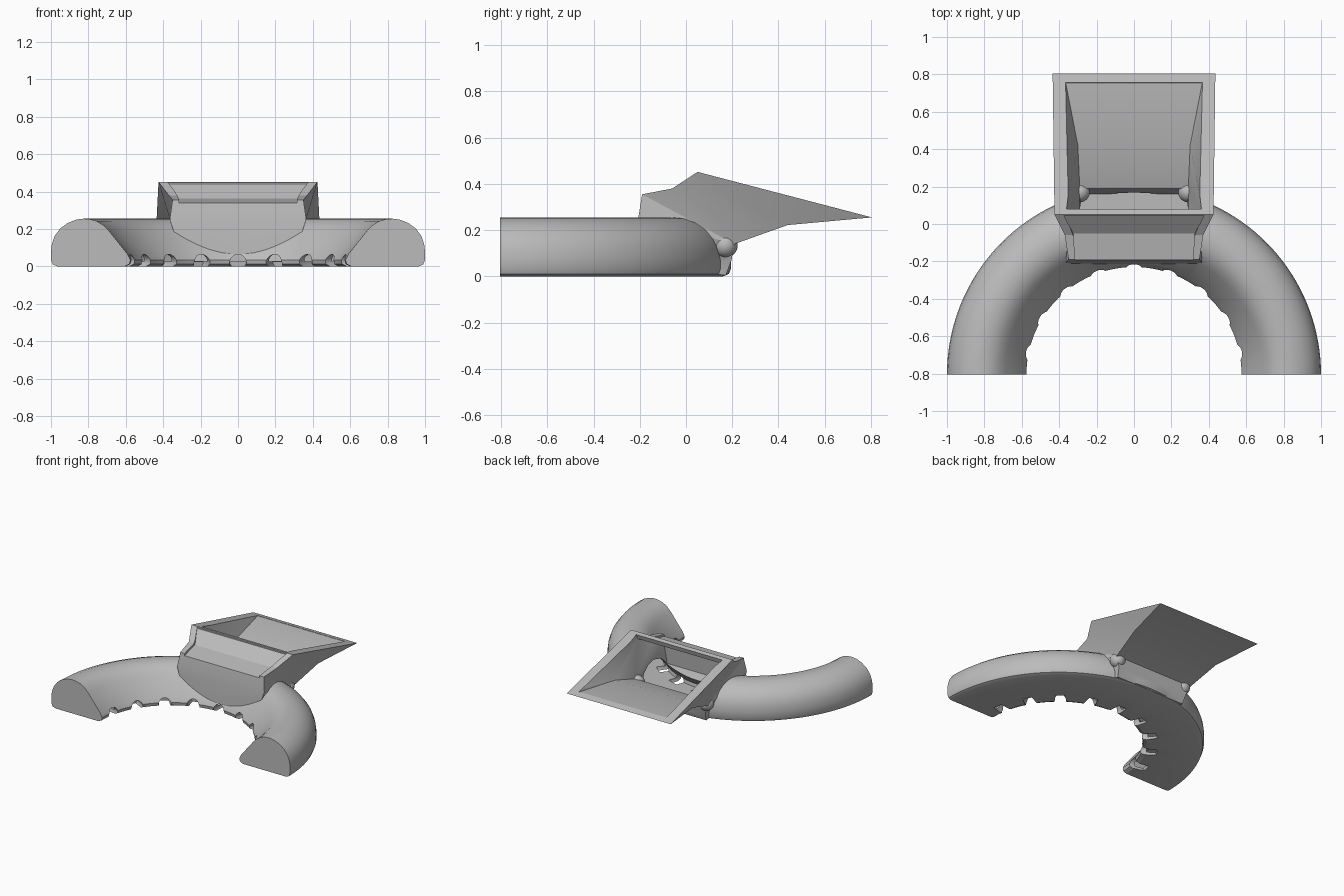
import bpy, bmesh, math
from mathutils import Vector, Matrix

if "Cube" in bpy.data.objects:
    bpy.data.objects.remove(bpy.data.objects["Cube"], do_unlink=True)

grey = bpy.data.materials.new("plain_grey")
grey.use_nodes = True
grey.diffuse_color = (0.5, 0.5, 0.5, 1)
grey.node_tree.nodes["Principled BSDF"].inputs["Base Color"].default_value = (0.5, 0.5, 0.5, 1)


def finish(name, bm):
    bmesh.ops.triangulate(bm, faces=[f for f in bm.faces if len(f.verts) > 3])
    bmesh.ops.recalc_face_normals(bm, faces=bm.faces)
    me = bpy.data.meshes.new(name)
    bm.to_mesh(me)
    bm.free()
    me.materials.append(grey)
    ob = bpy.data.objects.new(name, me)
    bpy.context.collection.objects.link(ob)
    return ob


def arc_tube(name, section, a0, a1, steps=72):
    """Sweep a (radius, z) section around the ring centre, with flat end caps."""
    bm = bmesh.new()
    rows = []
    for i in range(steps + 1):
        a = math.radians(a0 + (a1 - a0) * i / steps)
        rows.append([bm.verts.new((r * math.cos(a), -0.805 + r * math.sin(a), z)) for r, z in section])
    n = len(section)
    for p, q in zip(rows, rows[1:]):
        for j in range(n):
            k = (j + 1) % n
            bm.faces.new((p[j], p[k], q[k], q[j]))
    bm.faces.new(rows[0])
    bm.faces.new(rows[-1])
    return finish(name, bm)


def mirrored_shell(name, profile, sides):
    """Side profile of (y, z, half width) points, spanned from left to right."""
    bm = bmesh.new()
    left = [bm.verts.new((w, y, z)) for y, z, w in profile]
    right = [bm.verts.new((-w, y, z)) for y, z, w in profile]
    n = len(profile)
    for j in range(n):
        k = (j + 1) % n
        bm.faces.new((left[j], left[k], right[k], right[j]))
    for s in sides:
        bm.faces.new([left[i] for i in s])
        bm.faces.new([right[i] for i in s])
    return finish(name, bm)


def boolean(target, tool, op):
    m = target.modifiers.new(op, 'BOOLEAN')
    m.operation, m.object, m.solver = op, tool, 'EXACT'
    bpy.context.view_layer.objects.active = target
    bpy.ops.object.modifier_apply(modifier=m.name)
    bpy.data.objects.remove(tool, do_unlink=True)


# Half ring duct with a flat base, sloped inside and rounded outside
outer = [(0.605, 0), (0.58, 0.012), (0.575, 0.035), (0.59, 0.065), (0.69, 0.19), (0.72, 0.22),
         (0.755, 0.242), (0.79, 0.252), (0.825, 0.255), (0.865, 0.25), (0.91, 0.232), (0.95, 0.203),
         (0.98, 0.163), (0.995, 0.12), (1.0, 0.08), (1.0, 0.035), (0.99, 0.01), (0.965, 0)]
inner = [(0.62, 0.025), (0.615, 0.05), (0.71, 0.17), (0.75, 0.21), (0.825, 0.23), (0.89, 0.215),
         (0.94, 0.175), (0.97, 0.11), (0.975, 0.025)]
duct = arc_tube("ring_duct_with_funnel", outer, 0, 180)

# Funnel and neck
funnel = mirrored_shell("funnel", [
    (-0.215, 0.06, 0.30), (-0.207, 0.25, 0.365), (-0.19, 0.355, 0.35), (-0.06, 0.38, 0.37),
    (0.05, 0.452, 0.425), (0.805, 0.255, 0.435), (0.44, 0.222, 0.365), (0.21, 0.14, 0.33),
    (0.197, 0.07, 0.30), (0.172, 0.004, 0.29)],
    [(4, 5, 6), (3, 4, 6, 7), (2, 3, 7), (1, 2, 7), (0, 1, 7, 8), (0, 8, 9)])
boolean(duct, funnel, 'UNION')

# Hollow interior of the ring, then of the funnel
boolean(duct, arc_tube("ring_hollow", inner, 2, 178), 'DIFFERENCE')
hollow = mirrored_shell("funnel_hollow", [
    (0.088, 0.47, 0.365), (0.775, 0.29, 0.37), (0.755, 0.266, 0.365), (0.42, 0.245, 0.3),
    (0.19, 0.17, 0.29), (0.16, 0.03, 0.27), (-0.1, 0.03, 0.27), (-0.175, 0.15, 0.28),
    (-0.16, 0.315, 0.3), (-0.05, 0.342, 0.32), (0.07, 0.41, 0.355)],
    [(0, 1, 2), (0, 2, 3), (0, 3, 4, 10), (4, 9, 10), (4, 8, 9), (4, 7, 8), (4, 5, 6, 7)])
boolean(duct, hollow, 'DIFFERENCE')

# Shallow recess in the neck between two raised side edges
recess = mirrored_shell("neck_recess", [
    (-0.25, 0.33, 0.31), (-0.05, 0.364, 0.325), (0.046, 0.44, 0.375), (0.046, 0.5, 0.375),
    (-0.25, 0.5, 0.31)], [(0, 1, 4), (1, 3, 4), (1, 2, 3)])
boolean(duct, recess, 'DIFFERENCE')

# Row of round outlets along the lower inside edge
bm = bmesh.new()
for i in range(-4, 5):
    a = math.radians(90 + 19.5 * i)
    d = Vector((math.cos(a), math.sin(a), 0.12)).normalized()
    centre = Vector((0.58 * math.cos(a), -0.805 + 0.58 * math.sin(a), 0.018))
    mat = Matrix.Translation(centre) @ d.to_track_quat('Z', 'Y').to_matrix().to_4x4()
    bmesh.ops.create_cone(bm, cap_ends=True, segments=20, radius1=0.045, radius2=0.045,
                          depth=0.2, matrix=mat)
boolean(duct, finish("outlet_cutters", bm), 'DIFFERENCE')


def smooth(ob, angle):
    bpy.ops.object.select_all(action='DESELECT')
    ob.select_set(True)
    bpy.context.view_layer.objects.active = ob
    bpy.ops.object.shade_smooth_by_angle(angle=math.radians(angle))


smooth(duct, 22)

# Ball studs at the lower corners of the funnel
for side, x in (("left", 0.29), ("right", -0.29)):
    bm = bmesh.new()
    bmesh.ops.create_uvsphere(bm, u_segments=24, v_segments=16, radius=0.054,
                              matrix=Matrix.Translation((x, 0.17, 0.135)))
    smooth(finish(side + "_ball_stud", bm), 40)
